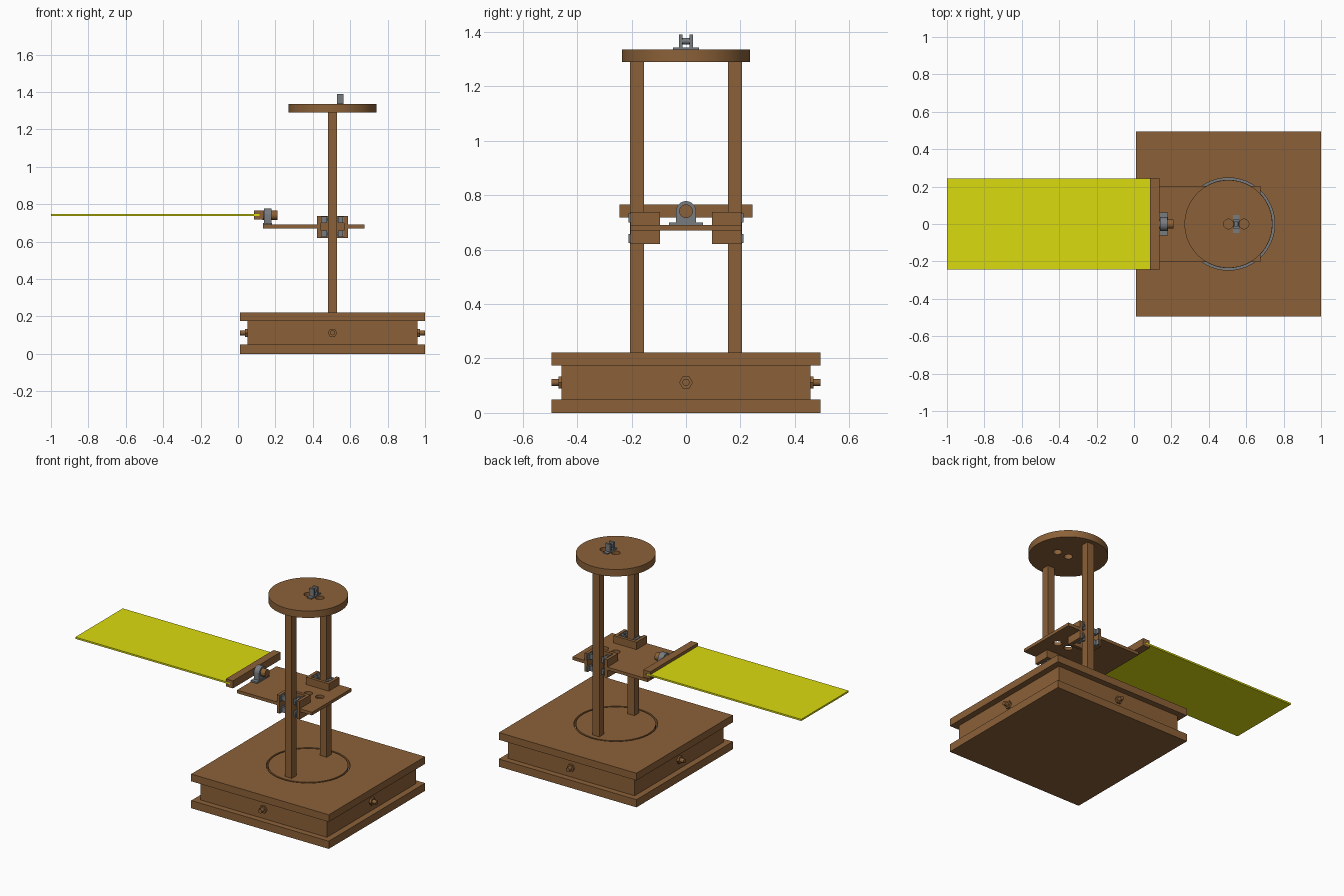
import bpy, bmesh
from math import sin, cos, pi, radians
from mathutils import Vector, Matrix

if "Cube" in bpy.data.objects:
    bpy.data.objects.remove(bpy.data.objects["Cube"])


def material(name, rgb):
    m = bpy.data.materials.new(name)
    m.diffuse_color = (*rgb, 1)
    m.use_nodes = True
    m.node_tree.nodes["Principled BSDF"].inputs["Base Color"].default_value = m.diffuse_color
    return m


WOOD = material("wood", (0.26, 0.12, 0.04))
YELLOW = material("yellow", (0.71, 0.71, 0.005))
STEEL = material("steel", (0.19, 0.2, 0.21))
CX = 0.505  # centre of the stand


def rect(x0, x1, y0, y1):
    return [(x0, y0), (x1, y0), (x1, y1), (x0, y1)]


def circle(x, y, r, n=32):
    return [(x + r * cos(2 * pi * i / n), y + r * sin(2 * pi * i / n)) for i in range(n)]


def prism(bm, axis, loops, lo, hi):
    """Extrude an outline (first loop) with optional holes along an axis."""
    rings = []
    for w in (lo, hi):
        level = [[bm.verts.new((u, v, w)) for u, v in lp] for lp in loops]
        if len(level) == 1:
            bm.faces.new(level[0])
        else:
            edges = [bm.edges.new((r[i - 1], r[i])) for r in level for i in range(len(r))]
            bmesh.ops.triangle_fill(bm, edges=edges, use_beauty=True, normal=(0, 0, 1))
        rings.append(level)
    for a, b in zip(*rings):
        for i in range(len(a)):
            bm.faces.new((a[i - 1], a[i], b[i], b[i - 1]))
    for level in rings:
        for ring in level:
            for vert in ring:
                u, v, w = vert.co
                vert.co = {"x": (w, u, v), "y": (u, w, v), "z": (u, v, w)}[axis]


def part(name, prisms, mat=WOOD, matrix=Matrix()):
    bm = bmesh.new()
    for p in prisms:
        prism(bm, *p)
    bm.transform(matrix)
    bmesh.ops.recalc_face_normals(bm, faces=bm.faces)
    me = bpy.data.meshes.new(name)
    bm.to_mesh(me)
    bm.free()
    me.materials.append(mat)
    ob = bpy.data.objects.new(name, me)
    bpy.context.collection.objects.link(ob)
    return ob


def roller(name, arm, axle, r, matrix):
    """Small bracketed roller standing on its local z = 0."""
    part(name, [
        ("z", [rect(-0.017, 0.017, -0.048, 0.048)], 0, 0.007),
        ("y", [rect(-0.017, 0.017, 0.007, arm)], -0.025, -0.012),
        ("y", [rect(-0.017, 0.017, 0.007, arm)], 0.012, 0.025),
        ("y", [circle(0, axle, r, 24)], -0.012, 0.012)], STEEL, matrix)


# Base: bottom board, hollow frame, top board with round opening
slab = rect(0.01, 1.0, -0.495, 0.495)
part("base_bottom", [("z", [slab], 0, 0.05)])
part("base_frame", [("z", [rect(0.05, 0.96, -0.457, 0.457),
                           rect(0.09, 0.92, -0.417, 0.417)], 0.05, 0.175)])
part("base_top", [("z", [slab, circle(CX, 0, 0.247, 64)], 0.175, 0.222)])

# Bolts with nuts, one per side
for i in range(4):
    turn = Matrix.Translation((CX, 0, 0.112)) @ Matrix.Rotation(i * pi / 2, 4, "Z")
    part(f"base_bolt_{i}", [("x", [circle(0, 0, 0.025, 6)], 0.455, 0.468),
                            ("x", [circle(0, 0, 0.013, 24)], 0.455, 0.495)], WOOD, turn)

# Turntable on its bearing
part("turntable", [("z", [circle(CX, 0, 0.236, 64)], 0.175, 0.222)])
part("turntable_bearing", [("z", [circle(CX, 0, 0.26, 64)], 0.16, 0.175),
                           ("z", [circle(CX, 0, 0.1)], 0.05, 0.16)], STEEL)

# Posts and top disc with two cord holes
for s, side in ((-1, "front"), (1, "back")):
    y0, y1 = sorted((s * 0.155, s * 0.205))
    part(f"post_{side}", [("z", [rect(0.48, 0.53, y0, y1)], 0.222, 1.29)])
holes = [circle(x, 0, 0.026) for x in (0.505, 0.588)]
part("top_disc", [("z", [circle(CX, 0, 0.235, 64)] + holes, 1.29, 1.335)])
roller("top_pulley", 0.055, 0.031, 0.012, Matrix.Translation((0.546, 0, 1.335)))

# Sliding platform, notched around the posts
half = [(0.675, 0.203), (0.587, 0.203), (0.587, 0.095),
        (0.423, 0.095), (0.423, 0.203), (0.135, 0.203)]
outline = half + [(x, -y) for x, y in reversed(half)]
part("platform", [("z", [outline] + holes, 0.67, 0.69)])

# U-shaped guides with four rollers around each post
guide = [(0.423, 0.095), (0.587, 0.095), (0.587, 0.204), (0.567, 0.204),
         (0.567, 0.115), (0.443, 0.115), (0.443, 0.204), (0.423, 0.204)]
for s, side in ((-1, "front"), (1, "back")):
    part(f"guide_{side}", [("z", [[(x, s * y) for x, y in guide]], 0.62, 0.738)])
    for z in (0.641, 0.717):
        for d, x in ((1, 0.443), (-1, 0.567)):
            place = Matrix.Translation((x, s * 0.164, z)) @ Matrix.Rotation(d * pi / 2, 4, "Y")
            roller(f"guide_roller_{side}", 0.033, 0.023, 0.014, place)

# Pillow block and shaft
ZS = 0.741
arch = [(0.037 * cos(radians(a)), ZS + 0.037 * sin(radians(a))) for a in range(0, 181, 10)]
arch += [(-0.037, 0.7), (0.037, 0.7)]
part("pillow_block", [("x", [arch, circle(0, ZS, 0.025)], 0.14, 0.178),
                      ("x", [rect(-0.062, 0.062, 0.69, 0.7)], 0.135, 0.182)], STEEL)
part("blade_shaft", [("x", [circle(0, ZS, 0.025)], 0.13, 0.21)])

# Slotted blade holder and blade
slot = [(0.085, 0.717), (0.135, 0.717), (0.135, 0.766), (0.085, 0.766),
        (0.085, 0.747), (0.115, 0.747), (0.115, 0.736), (0.085, 0.736)]
part("blade_holder", [("y", [slot], -0.245, 0.245)])
part("blade", [("y", [rect(-1.0, 0.115, 0.736, 0.747)], -0.244, 0.244)], YELLOW)

# Smooth round sides, keep edges sharp
for ob in bpy.context.scene.objects:
    ob.select_set(True)
    bpy.context.view_layer.objects.active = ob
bpy.ops.object.shade_smooth_by_angle(angle=radians(30))
